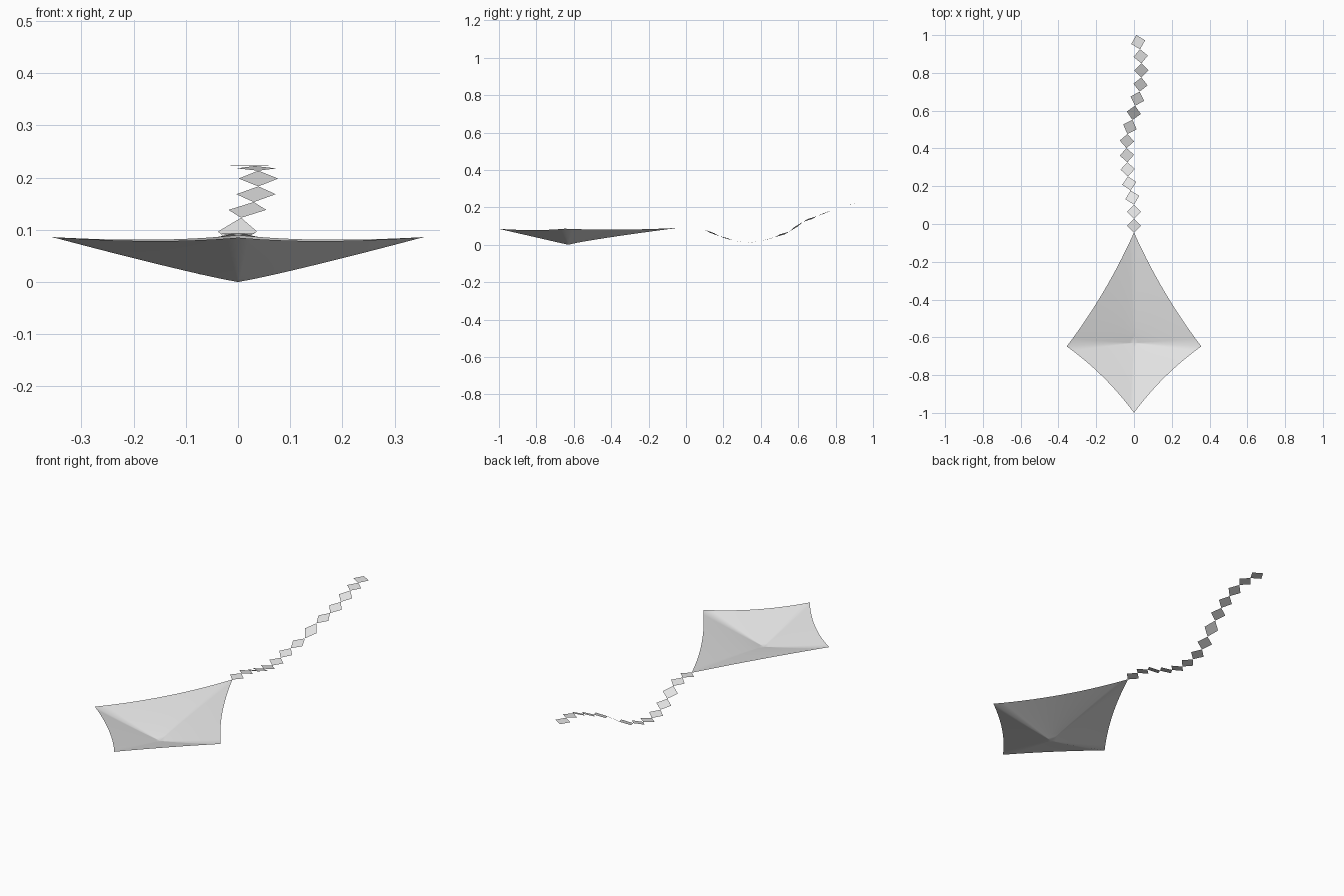
import bpy, bmesh
from mathutils import Vector

cube = bpy.data.objects.get("Cube")
if cube:
    bpy.data.objects.remove(cube, do_unlink=True)

# One pale grey cloth for everything
cloth = bpy.data.materials.new("pale_grey_cloth")
cloth.use_nodes = True
grey = (0.8, 0.8, 0.8, 1)
cloth.diffuse_color = grey
cloth.node_tree.nodes["Principled BSDF"].inputs["Base Color"].default_value = grey


def finish(bm, name, smooth):
    bmesh.ops.remove_doubles(bm, verts=bm.verts, dist=1e-5)
    for face in bm.faces:
        face.smooth = smooth
    mesh = bpy.data.meshes.new(name)
    bm.to_mesh(mesh)
    bm.free()
    mesh.materials.append(cloth)
    obj = bpy.data.objects.new(name, mesh)
    bpy.context.collection.objects.link(obj)
    return obj


# Sail: four billowed panels fanning out from the low centre to the corners
centre = Vector((0, -0.63, 0))
front = (Vector((0, -1, 0.085)), 1.0)
left = (Vector((0.356, -0.648, 0.086)), 1.1)
back = (Vector((0, -0.045, 0.09)), 0.85)
right = (Vector((-0.356, -0.648, 0.086)), 1.1)
STEPS = 14


def spar(corner, s):
    tip, power = corner
    p = centre.lerp(tip, s)
    p.z = tip.z * s ** power
    return p


def panel_point(a, b, s, t):
    p = spar(a, s).lerp(spar(b, s), t)
    edge = b[0] - a[0]
    inward = Vector((-edge.y, edge.x, 0)).normalized() * 0.02
    inward.z = -0.007
    return p + inward * (4 * t * (1 - t) * s * s)


bm = bmesh.new()
corners = [front, left, back, right]
for k, a in enumerate(corners):
    b = corners[(k + 1) % 4]
    grid = [[bm.verts.new(panel_point(a, b, i / STEPS, j / STEPS))
             for j in range(STEPS + 1)] for i in range(STEPS + 1)]
    for i in range(STEPS):
        for j in range(STEPS):
            bm.faces.new((grid[i][j], grid[i + 1][j],
                          grid[i + 1][j + 1], grid[i][j + 1]))
finish(bm, "sail", True)

# Tail: a chain of flat diamonds joined tip to tip along a waving path
tail_x = [0, 0, 0, -0.018, -0.032, -0.035, -0.04, -0.035, -0.008,
          0.006, 0.03, 0.039, 0.039, 0.032, 0.012]
tail_z = [0.09, 0.094, 0.079, 0.047, 0.023, 0.01, 0.02, 0.041, 0.07,
          0.123, 0.153, 0.183, 0.213, 0.222, 0.223]
joints = [Vector((x, -0.047 + 0.0748 * i, z))
          for i, (x, z) in enumerate(zip(tail_x, tail_z))]

bm = bmesh.new()
for p, q in zip(joints, joints[1:]):
    run = q - p
    side = Vector((run.y, -run.x, 0)).normalized() * 0.038
    mid = (p + q) / 2
    bm.faces.new([bm.verts.new(v) for v in (p, mid + side, q, mid - side)])
finish(bm, "tail", False)
